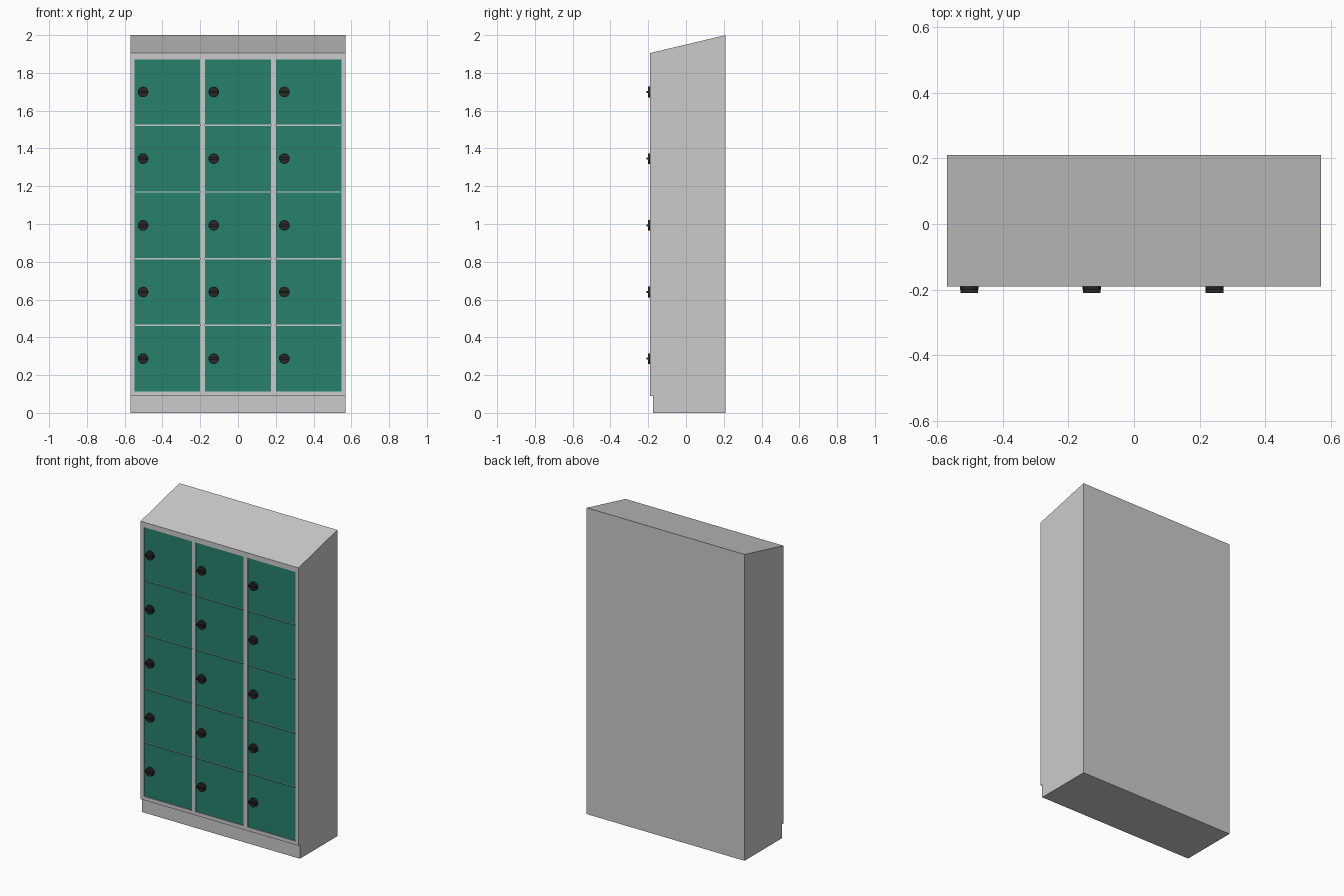
import bpy, bmesh, math
from mathutils import Matrix, Vector

if "Cube" in bpy.data.objects:
    bpy.data.objects.remove(bpy.data.objects["Cube"])

FRONT, BACK, HALF_W = -0.19, 0.21, 0.57
DOOR_W, DOOR_H, PITCH = 0.347, 0.346, 0.353
Z_LOW, Z_HIGH = 0.114, 1.872
COLUMNS = (-0.374, 0.0, 0.374)


def make_material(name, rgb):
    m = bpy.data.materials.new(name)
    m.diffuse_color = (*rgb, 1)
    m.use_nodes = True
    m.node_tree.nodes["Principled BSDF"].inputs["Base Color"].default_value = m.diffuse_color
    return m


def finish(name, bm, mat=None):
    bmesh.ops.recalc_face_normals(bm, faces=bm.faces)
    mesh = bpy.data.meshes.new(name)
    bm.to_mesh(mesh)
    bm.free()
    ob = bpy.data.objects.new(name, mesh)
    bpy.context.collection.objects.link(ob)
    if mat:
        mesh.materials.append(mat)
    return ob


def add_box(bm, x0, x1, y0, y1, z0, z1):
    centre = Vector((x0 + x1, y0 + y1, z0 + z1)) / 2
    size = (x1 - x0, y1 - y0, z1 - z0, 1)
    bmesh.ops.create_cube(bm, size=1, matrix=Matrix.Translation(centre) @ Matrix.Diagonal(size))


green = make_material("door_green", (0.02, 0.22, 0.155))
black = make_material("lock_black", (0.02, 0.02, 0.022))

# Cabinet: side profile with recessed plinth and sloping roof
profile = [(-0.175, 0), (BACK, 0), (BACK, 2), (FRONT, 1.905), (FRONT, 0.09), (-0.175, 0.09)]
bm = bmesh.new()
face = bm.faces.new([bm.verts.new((-HALF_W, y, z)) for y, z in profile])
ext = bmesh.ops.extrude_face_region(bm, geom=[face])
bmesh.ops.translate(bm, vec=(2 * HALF_W, 0, 0),
                    verts=[v for v in ext["geom"] if isinstance(v, bmesh.types.BMVert)])
cabinet = finish("cabinet", bm)

# Shallow front opening for each column of doors
bm = bmesh.new()
for cx in COLUMNS:
    add_box(bm, cx - DOOR_W / 2, cx + DOOR_W / 2, FRONT - 0.05, FRONT + 0.012, Z_LOW, Z_HIGH)
cutter = finish("opening_cutter", bm)
cutter.hide_render = True
cutter.hide_viewport = True
cut = cabinet.modifiers.new("openings", "BOOLEAN")
cut.operation = "DIFFERENCE"
cut.solver = "EXACT"
cut.object = cutter

# Doors with round twist locks
for c, cx in enumerate(COLUMNS):
    for r in range(5):
        z0 = Z_LOW + r * PITCH
        tag = f"{c + 1}_{r + 1}"
        bm = bmesh.new()
        add_box(bm, cx - DOOR_W / 2, cx + DOOR_W / 2, FRONT + 0.006, FRONT + 0.013, z0, z0 + DOOR_H)
        finish("door_" + tag, bm, green)

        # Lock: disc and horizontal grip
        kx, kz = cx - DOOR_W / 2 + 0.045, z0 + DOOR_H / 2
        bm = bmesh.new()
        bmesh.ops.create_cone(bm, cap_ends=True, segments=20, radius1=0.028, radius2=0.028,
                              depth=0.018, matrix=Matrix.Translation((kx, -0.191, kz))
                              @ Matrix.Rotation(math.pi / 2, 4, "X"))
        add_box(bm, kx - 0.027, kx + 0.027, -0.21, -0.195, kz - 0.005, kz + 0.005)
        finish("lock_" + tag, bm, black)
